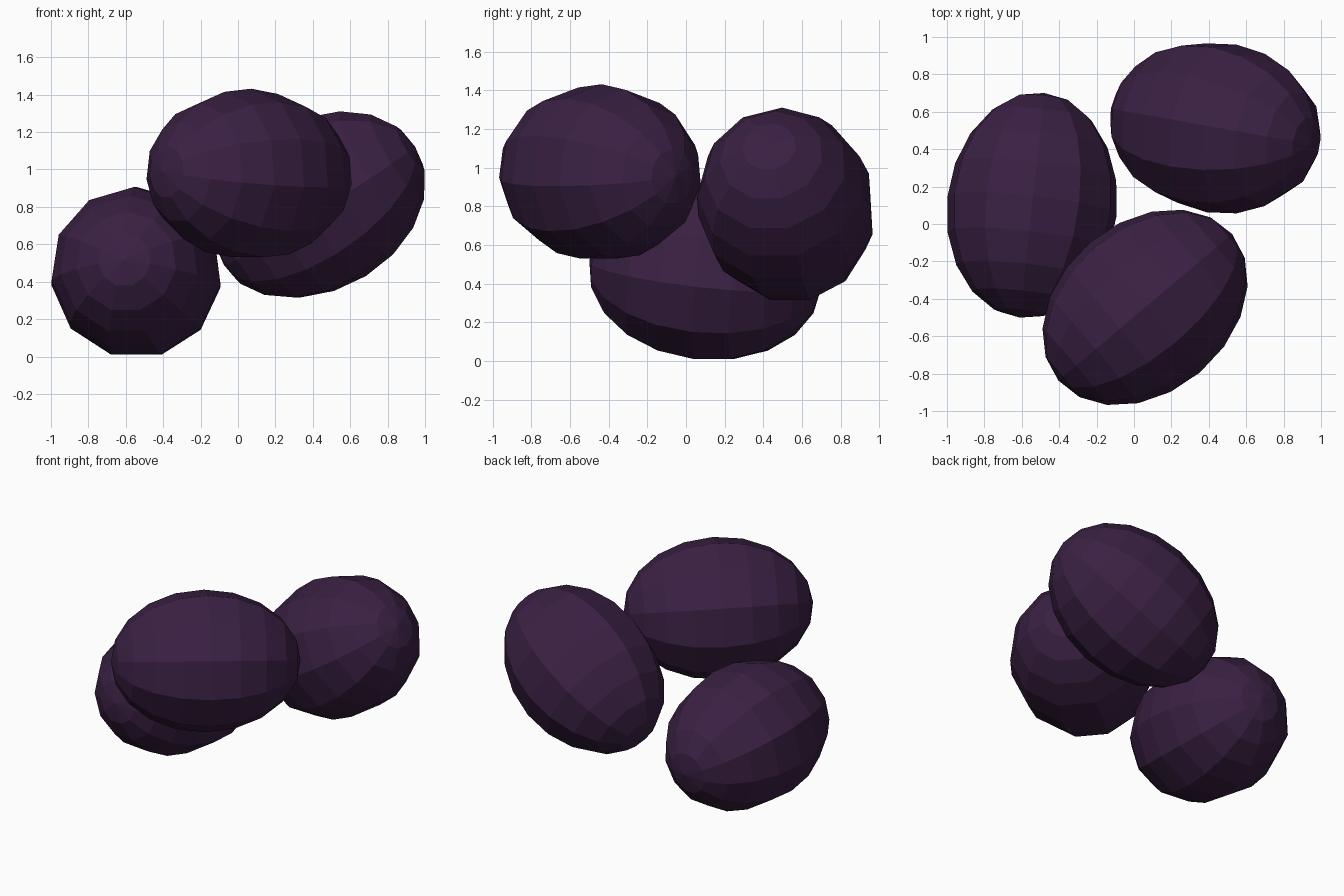
import bpy, bmesh
from math import sin, cos, pi
from mathutils import Vector, Matrix

if "Cube" in bpy.data.objects:
    bpy.data.objects.remove(bpy.data.objects["Cube"])

SEGMENTS, RINGS = 11, 10
RADIUS, HALF_LENGTH = 0.46, 0.608

skin = bpy.data.materials.new("dark_purple_skin")
skin.diffuse_color = (0.042, 0.0145, 0.056, 1)
skin.use_nodes = True
skin.node_tree.nodes["Principled BSDF"].inputs["Base Color"].default_value = skin.diffuse_color


def berry(name, centre, axis):
    """Faceted oval berry along an axis, one long edge facing up."""
    bm = bmesh.new()
    tip_a = bm.verts.new((0, 0, HALF_LENGTH))
    tip_b = bm.verts.new((0, 0, -HALF_LENGTH))
    rows = []
    for i in range(1, RINGS):
        t = pi * i / RINGS
        rows.append([bm.verts.new((RADIUS * sin(t) * cos(2 * pi * j / SEGMENTS),
                                   RADIUS * sin(t) * sin(2 * pi * j / SEGMENTS),
                                   HALF_LENGTH * cos(t)))
                     for j in range(SEGMENTS)])
    for j in range(SEGMENTS):
        k = (j + 1) % SEGMENTS
        bm.faces.new((tip_a, rows[0][j], rows[0][k]))
        bm.faces.new((tip_b, rows[-1][k], rows[-1][j]))
        for upper, lower in zip(rows, rows[1:]):
            bm.faces.new((upper[j], lower[j], lower[k], upper[k]))
    bmesh.ops.recalc_face_normals(bm, faces=bm.faces)
    mesh = bpy.data.meshes.new(name)
    bm.to_mesh(mesh)
    bm.free()
    mesh.materials.append(skin)

    # Orient the berry: local z along its length, local x towards the sky
    z = Vector(axis).normalized()
    x = (Vector((0, 0, 1)) - z * z.z).normalized()
    y = z.cross(x)
    obj = bpy.data.objects.new(name, mesh)
    obj.matrix_world = Matrix.Translation(centre) @ Matrix((x, y, z)).transposed().to_4x4()
    bpy.context.collection.objects.link(obj)


# Three berries resting against each other
berry("left_berry", (-0.545, 0.10, 0.449), (-0.065, -0.60, 0.07))
berry("front_berry", (0.06, -0.445, 0.972), (-0.77, -0.65, 0.03))
berry("back_berry", (0.435, 0.517, 0.807), (0.84, -0.15, 0.52))
